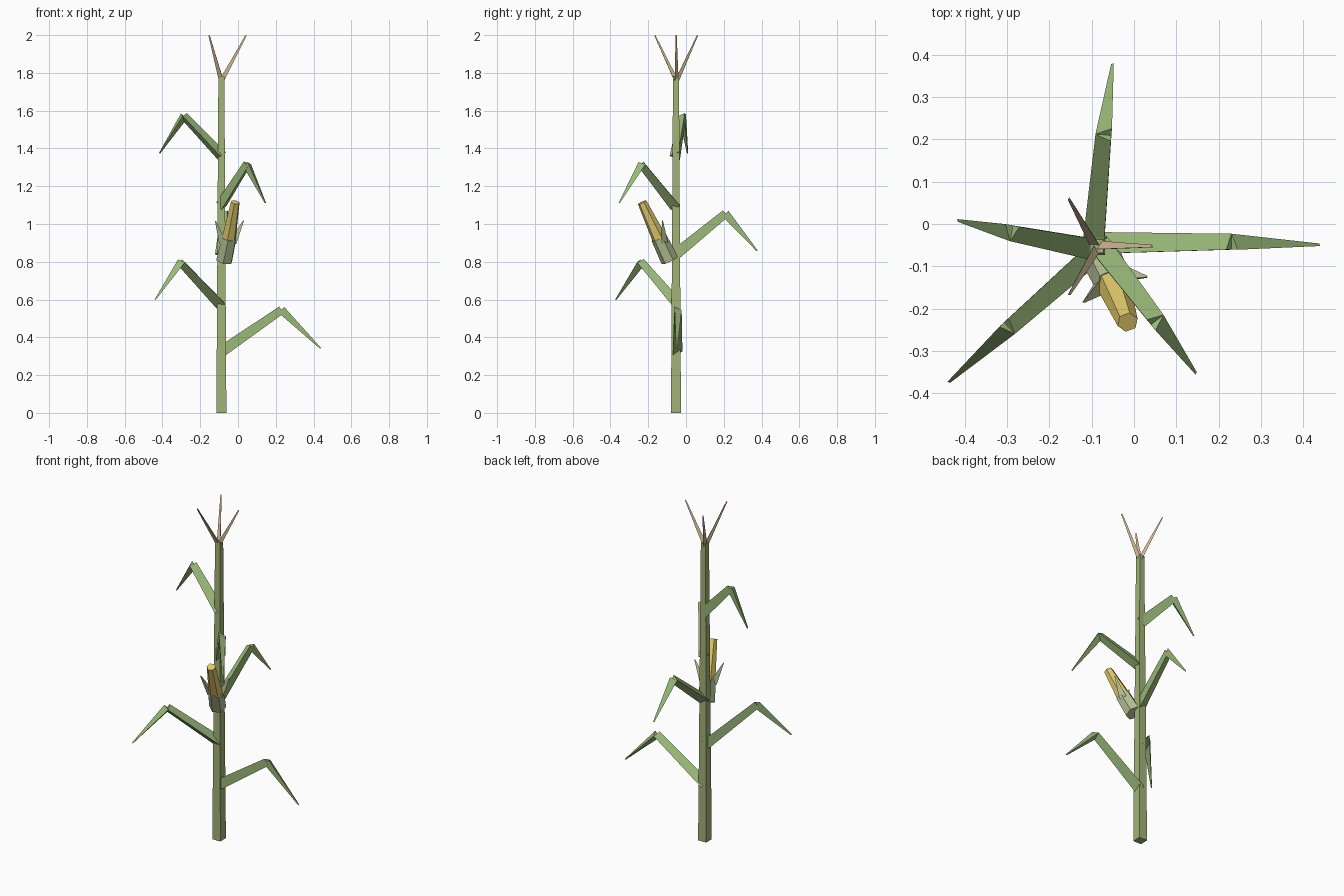
import bpy, math
from mathutils import Vector, Matrix

if "Cube" in bpy.data.objects:
    bpy.data.objects.remove(bpy.data.objects["Cube"])


def material(name, rgb):
    m = bpy.data.materials.new(name)
    m.diffuse_color = (*rgb, 1)
    m.use_nodes = True
    m.node_tree.nodes["Principled BSDF"].inputs["Base Color"].default_value = m.diffuse_color
    return m


STALK = material("stalk_green", (0.36, 0.45, 0.19))
LEAF = material("leaf_green", (0.32, 0.48, 0.19))
HUSK = material("husk_pale", (0.48, 0.54, 0.30))
CORN = material("corn_yellow", (0.76, 0.60, 0.15))
TASSEL = material("tassel_tan", (0.62, 0.48, 0.28))


def taper(name, a, b, r1, r2, sides, mat, spin=0.0):
    """Flat-faced tapered prism running from point a to point b."""
    a, b = Vector(a), Vector(b)
    d = b - a
    bpy.ops.mesh.primitive_cone_add(vertices=sides, radius1=r1, radius2=r2, depth=d.length)
    ob = bpy.context.object
    ob.data.transform(Matrix.Rotation(spin, 4, 'Z'))
    ob.name = name
    ob.location = (a + b) / 2
    ob.rotation_euler = (0, math.atan2(math.hypot(d.x, d.y), d.z), math.atan2(d.y, d.x) if d.xy.length > 1e-6 else 0)
    ob.data.materials.append(mat)
    return ob


SX, SY = -0.088, -0.053

# Square stalk
taper("stalk", (SX, SY, 0), (SX, SY, 1.78), 0.0375, 0.0225, 4, STALK, math.pi / 4)

# Leaves: base height, bend point, tip
leaves = [
    (0.325, (0.23, -0.048, 0.545), (0.437, -0.05, 0.342)),
    (0.575, (-0.298, -0.241, 0.797), (-0.437, -0.372, 0.60)),
    (0.840, (-0.066, 0.21, 1.055), (-0.05, 0.377, 0.858)),
    (1.095, (0.05, -0.23, 1.315), (0.145, -0.352, 1.112)),
    (1.360, (-0.288, -0.016, 1.572), (-0.415, 0.009, 1.375)),
]
for i, (z, bend, tip) in enumerate(leaves, 1):
    taper(f"leaf_{i}_lower", (SX, SY, z), bend, 0.034, 0.025, 3, LEAF)
    taper(f"leaf_{i}_tip", bend, tip, 0.025, 0.004, 3, LEAF)

# Ear: husk cup, cob and two husk blades
foot = Vector((-0.073, -0.087, 0.808))
rim = Vector((-0.047, -0.143, 0.927))
taper("ear_husk", foot, rim, 0.047, 0.043, 6, HUSK)
taper("ear_cob", foot.lerp(rim, 0.7), (-0.015, -0.232, 1.115), 0.042, 0.025, 6, CORN)
for i, (s, tip) in enumerate([(-1, (-0.119, -0.184, 1.016)), (1, (0.03, -0.125, 1.018))], 1):
    base = foot.lerp(rim, 0.8) + s * Vector((0.025, 0.012, 0))
    taper(f"husk_blade_{i}", base, tip, 0.024, 0.003, 3, HUSK)

# Tassel spikes at the top
for i in range(3):
    a = i * math.tau / 3
    c, s = math.cos(a), math.sin(a)
    taper(f"tassel_{i + 1}", (SX, SY, 1.755),
          (SX + 0.13 * c, SY + 0.13 * s, 1.998), 0.014, 0.004, 3, TASSEL)
